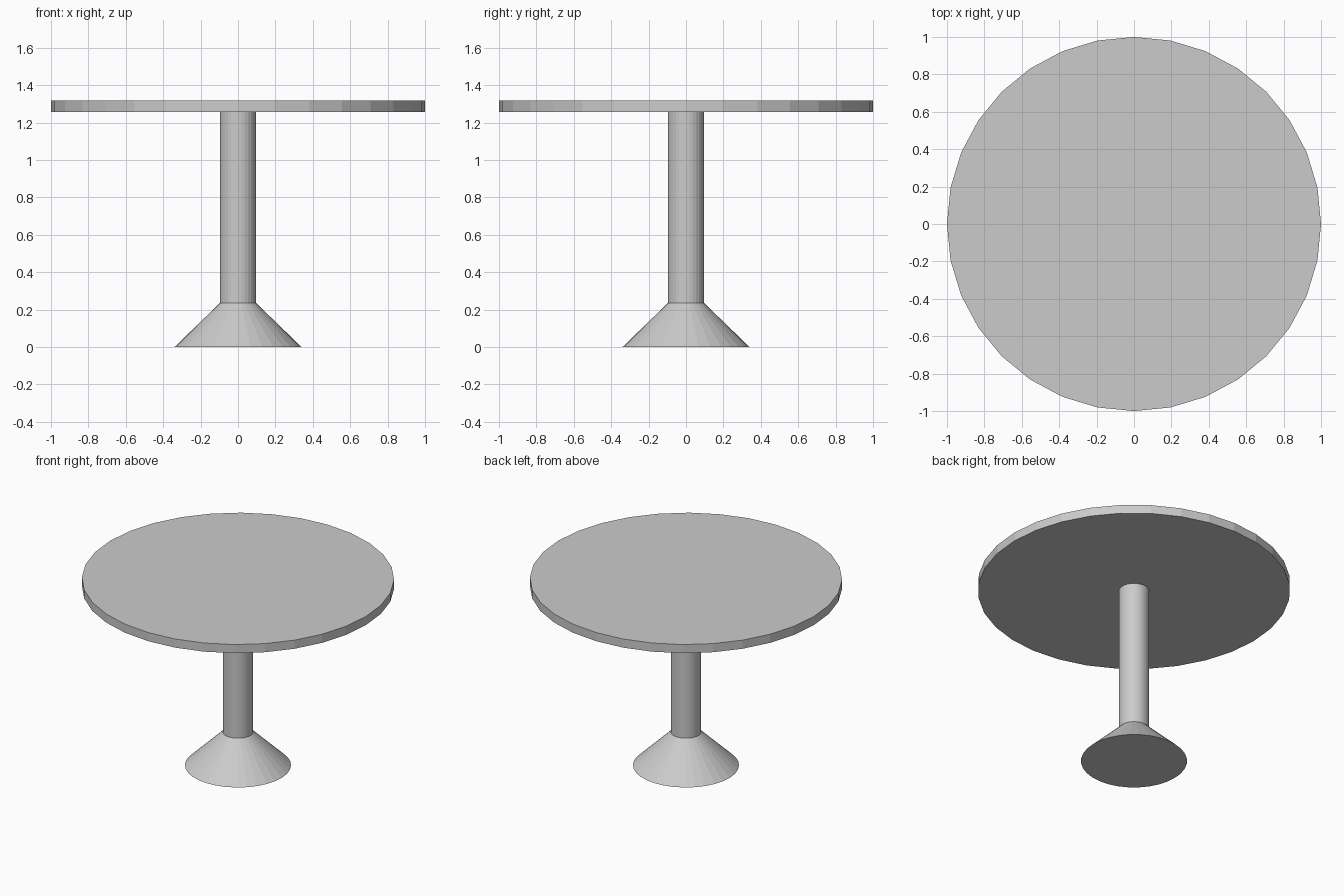
import bpy

if "Cube" in bpy.data.objects:
    bpy.data.objects.remove(bpy.data.objects["Cube"])

SIDES = 32


def round_part(name, r_bottom, r_top, z_bottom, z_top):
    """Flat-faced round part standing on the z axis."""
    bpy.ops.mesh.primitive_cone_add(
        vertices=SIDES, radius1=r_bottom, radius2=r_top,
        depth=z_top - z_bottom, location=(0, 0, (z_bottom + z_top) / 2))
    obj = bpy.context.object
    obj.name = obj.data.name = name
    return obj


# flared foot
round_part("base", 0.34, 0.097, 0.0, 0.235)
# central post
round_part("column", 0.097, 0.097, 0.235, 1.257)
# round top slab
round_part("tabletop", 1.0, 1.0, 1.257, 1.318)
